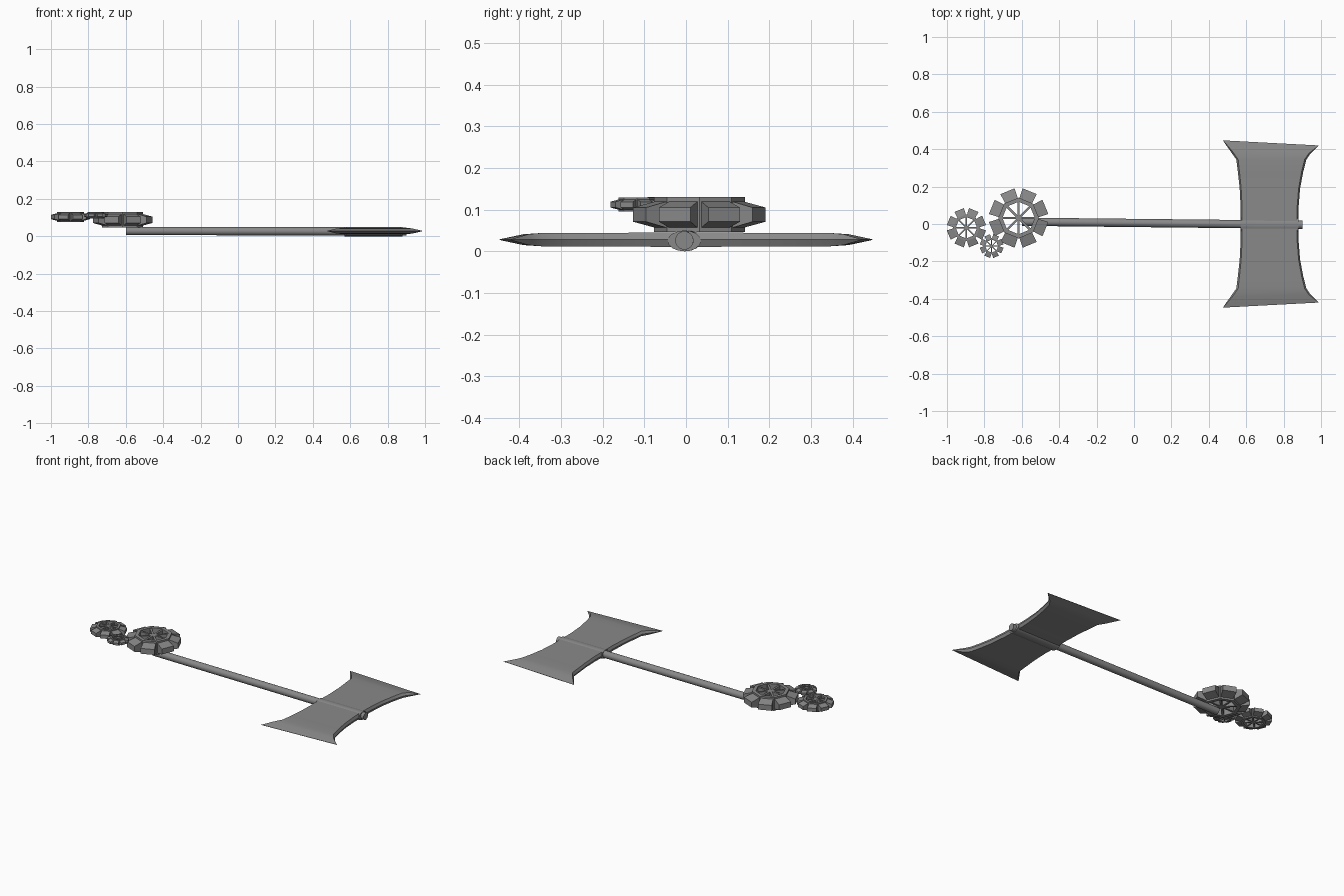
import bpy, bmesh, math
from mathutils import Vector, Matrix

cube = bpy.data.objects.get("Cube")
if cube:
    bpy.data.objects.remove(cube, do_unlink=True)

# One dull steel colour for everything
steel = bpy.data.materials.new("dull steel grey")
steel.use_nodes = True
COLOUR = (0.25, 0.25, 0.25, 1)
steel.diffuse_color = COLOUR
steel.node_tree.nodes["Principled BSDF"].inputs["Base Color"].default_value = COLOUR


def finish(name, bm, smooth=False):
    bmesh.ops.recalc_face_normals(bm, faces=bm.faces[:])
    mesh = bpy.data.meshes.new(name)
    bm.to_mesh(mesh)
    bm.free()
    mesh.materials.append(steel)
    ob = bpy.data.objects.new(name, mesh)
    bpy.context.collection.objects.link(ob)
    if smooth:
        bpy.ops.object.select_all(action='DESELECT')
        ob.select_set(True)
        bpy.context.view_layer.objects.active = ob
        bpy.ops.object.shade_smooth_by_angle(angle=math.radians(35))
    return ob


def loft(bm, sections, closed=False):
    """Skin equal-sized point loops, capping the ends unless closed."""
    rings = [[bm.verts.new(p) for p in s] for s in sections]
    n = len(rings[0])
    pairs = list(zip(rings, rings[1:]))
    if closed:
        pairs.append((rings[-1], rings[0]))
    else:
        bm.faces.new(rings[0])
        bm.faces.new(rings[-1])
    for a, b in pairs:
        for i in range(n):
            j = (i + 1) % n
            bm.faces.new((a[i], a[j], b[j], b[i]))


def rod(name, start, end, ry, rz, sides):
    """Elliptical rod running roughly along x."""
    bm = bmesh.new()
    angles = [2 * math.pi * k / sides for k in range(sides)]
    loft(bm, [[(x, y + ry * math.cos(a), z + rz * math.sin(a)) for a in angles]
              for x, y, z in (start, end)])
    return finish(name, bm, True)


def gear(name, centre, s):
    """Octagonal spoked wheel with eight tapered teeth, scaled by s."""
    bm = bmesh.new()
    # rim
    sections = []
    for k in range(8):
        a = k * math.pi / 4
        sections.append([(r * math.cos(a), r * math.sin(a), z) for r, z in
                         ((0.087, -0.042), (0.109, -0.042), (0.109, 0.042), (0.087, 0.042))])
    loft(bm, sections, closed=True)
    for k in range(8):
        # spoke
        turn = Matrix.Rotation(k * math.pi / 4, 4, 'Z')
        loft(bm, [[turn @ Vector((r, y, z)) for y, z in
                   ((-w, -0.036), (w, -0.036), (w, 0.036), (-w, 0.036))]
                  for r, w in ((0.0, 0.006), (0.095, 0.006))])
        # tooth
        turn = Matrix.Rotation((k + 0.5) * math.pi / 4, 4, 'Z')
        loft(bm, [[turn @ Vector((r, y, z)) for y, z in
                   ((-w, -h), (w, -h), (w, h), (-w, h))]
                  for r, w, h in ((0.094, 0.036, 0.033), (0.155, 0.041, 0.017))])
    bmesh.ops.scale(bm, vec=(s, s, s), verts=bm.verts[:])
    bmesh.ops.translate(bm, vec=centre, verts=bm.verts[:])
    return finish(name, bm)


# Handle and the sleeve where it passes through the axe head
rod("handle", (-0.6, 0.012, 0.028), (0.9, -0.004, 0.026), 0.022, 0.022, 20)
rod("head_sleeve", (0.57, -0.003, 0.025), (0.88, -0.004, 0.025), 0.04, 0.025, 16)

# Double blade: left y, left x, right y, right x, half thickness, edge bevel
half_blade = [
    (0.0, 0.568, 0.0, 0.878, 0.018, 0.008),
    (0.09, 0.57, 0.09, 0.880, 0.017, 0.008),
    (0.19, 0.565, 0.19, 0.888, 0.016, 0.008),
    (0.28, 0.555, 0.28, 0.905, 0.016, 0.009),
    (0.345, 0.547, 0.345, 0.922, 0.016, 0.010),
    (0.39, 0.515, 0.378, 0.945, 0.013, 0.010),
    (0.447, 0.475, 0.42, 0.988, 0.0008, 0.001),
]
stations = [(-a, b, -c, d, e, f) for a, b, c, d, e, f in reversed(half_blade[1:])] + half_blade
ZC = 0.028
bm = bmesh.new()
loft(bm, [[(xl, yl, ZC), (xl + b, yl, ZC + h), (xr - b, yr, ZC + h),
           (xr, yr, ZC), (xr - b, yr, ZC - h), (xl + b, yl, ZC - h)]
          for yl, xl, yr, xr, h, b in stations])
finish("double_blade", bm, True)

# Cluster of gears on the end of the handle
gear("large_gear", (-0.617, 0.032, 0.088), 1.0)
gear("medium_gear", (-0.896, -0.02, 0.103), 0.66)
gear("small_gear", (-0.761, -0.118, 0.112), 0.40)
